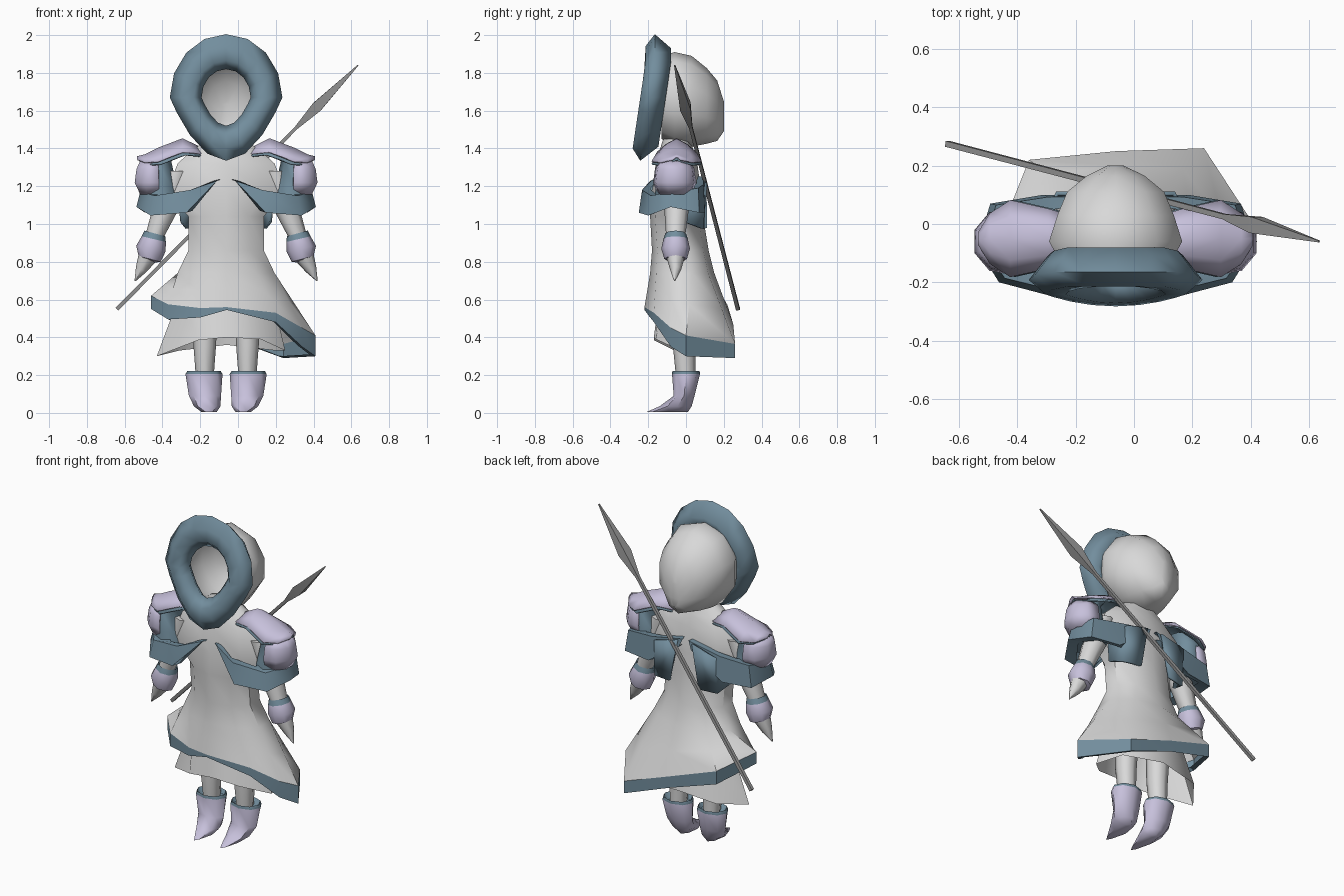
import bpy, bmesh, math
from mathutils import Vector

if "Cube" in bpy.data.objects:
    bpy.data.objects.remove(bpy.data.objects["Cube"], do_unlink=True)

C = -0.063  # the figure's own centre line


def material(name, rgb):
    m = bpy.data.materials.new(name)
    m.use_nodes = True
    m.diffuse_color = (*rgb, 1)
    m.node_tree.nodes["Principled BSDF"].inputs["Base Color"].default_value = (*rgb, 1)
    return m


CLOTH = material("pale cloth", (0.69, 0.69, 0.69))
BLUE = material("slate blue trim", (0.17, 0.27, 0.34))
LILAC = material("lilac armour", (0.57, 0.53, 0.71))
STEEL = material("grey steel", (0.31, 0.31, 0.31))


def loft(name, rings, mats, strips=None, closed=True, caps=False, angle=55, thick=0):
    """Skin rings of equal length; strips gives a material index per gap."""
    bm = bmesh.new()
    rows = [[bm.verts.new(p) for p in r] for r in rings]
    n = len(rings[0])
    for k in range(len(rows) - 1):
        for i in range(n if closed else n - 1):
            j = (i + 1) % n
            f = bm.faces.new((rows[k][i], rows[k][j], rows[k + 1][j], rows[k + 1][i]))
            f.material_index = strips[k] if strips else 0
    if caps:
        bm.faces.new(rows[0])
        bm.faces.new(rows[-1]).material_index = strips[-1] if strips else 0
    bmesh.ops.remove_doubles(bm, verts=bm.verts, dist=0.0005)
    bmesh.ops.recalc_face_normals(bm, faces=bm.faces)
    me = bpy.data.meshes.new(name)
    bm.to_mesh(me)
    bm.free()
    for m in mats:
        me.materials.append(m)
    ob = bpy.data.objects.new(name, me)
    bpy.context.collection.objects.link(ob)
    if thick:
        sol = ob.modifiers.new("thickness", 'SOLIDIFY')
        sol.thickness = thick
        sol.offset = 0
    bpy.ops.object.select_all(action='DESELECT')
    ob.select_set(True)
    bpy.context.view_layer.objects.active = ob
    bpy.ops.object.shade_smooth_by_angle(angle=math.radians(angle))
    return ob


def oval(x, y, z, rx, ry, n=10, tilt=0):
    """Level ring starting at the front; tilt raises its +x side."""
    pts = []
    for i in range(n):
        a = 2 * math.pi * i / n - math.pi / 2
        pts.append(Vector((x + rx * math.cos(a), y + ry * math.sin(a),
                           z + tilt * math.cos(a))))
    return pts


# Robe with a slanted hem: (x, y, z, band height)
hem = [(-.06, -.22, .56, .015), (.2, -.17, .53, .05), (.34, -.08, .45, .1),
       (.41, .0, .41, .11), (.24, .26, .365, .075), (-.06, .25, .47, .07),
       (-.36, .22, .57, .08), (-.46, -.03, .62, .07), (-.37, -.13, .575, .08),
       (-.2, -.19, .555, .05)]
body = [oval(C, y, z, rx, ry) for z, y, rx, ry in
        [(1.45, -.05, .1, .07), (1.39, -.05, .19, .09), (1.32, -.05, .27, .11),
         (1.17, -.05, .33, .13), (1.04, -.05, .21, .14), (.86, -.03, .21, .15),
         (.74, -.02, .27, .17)]]
top = [Vector(p[:3]) for p in hem]
low = [Vector((x, y, z - d)) for x, y, z, d in hem]
mid = [a.lerp(b, 0.5) for a, b in zip(body[-1], top)]
inner = [Vector((C + (p.x - C) * .93, p.y * .93, p.z + .01)) for p in low]
loft("robe", body + [mid, top], [CLOTH], angle=45)
loft("hem_band", [top, low, inner], [BLUE])

# Underskirt with a jagged edge
skirt = [(-.06, -.17, .4), (.12, -.16, .39), (.25, -.03, .33), (.2, .14, .33),
         (-.06, .18, .36), (-.31, .15, .33), (-.43, .0, .3), (-.21, -.17, .385)]
loft("underskirt", [oval(C, 0, .64, .24, .14, 8), skirt], [CLOTH])

# Hood shell, open at the front
hood = []
for y, z, rx, rz in [(-.13, 1.67, .2, .22), (-.06, 1.66, .24, .25), (.03, 1.65, .21, .24),
                     (.11, 1.625, .175, .2), (.165, 1.6, .105, .16), (.2, 1.57, .03, .08)]:
    hood.append([(p.x, y, z + p.y) for p in oval(C, 0, 0, rx, rz, 10)])
hood_ob = loft("hood", hood, [CLOTH])
bm = bmesh.new()
bm.from_mesh(hood_ob.data)
bmesh.ops.holes_fill(bm, edges=[e for e in bm.edges if e.is_boundary and e.verts[0].co.y > .15])
bm.to_mesh(hood_ob.data)
bm.free()

# Padded hood rim, pointed below the chin
section = [(1, 0), (.65, -.05), (.25, -.05), (0, .0), (.2, .05), (.6, .085)]
rim = []
for i in range(16):
    a = 2 * math.pi * i / 16
    s, c = math.sin(a), math.cos(a)
    ring = []
    for t, dy in section:
        rx = (.13 + .168 * t) * (1 - .13 * max(0, -c))
        lift = c if c > 0 else -abs(c) ** 1.5
        z = 1.67 + lift * (.15 + .185 * t)
        y = -.165 - .15 * max(0, 1.85 - z)
        ring.append((C + s * rx, y + dy, z))
    rim.append(ring)
loft("hood_rim", rim + [rim[0]], [BLUE], angle=89)

for side, s in (("right", -1), ("left", 1)):
    def px(u):
        return C + s * u

    # Leg and boot
    x = px(.113)
    loft(side + "_leg", [oval(x, 0, .62, .07, .07, 8), oval(x, -.01, .36, .06, .06, 8),
                         oval(x, 0, .16, .045, .05, 8)], [CLOTH])
    boot = [oval(px(.115), 0, .2, .07, .055, 8), oval(px(.117), 0, .222, .088, .072, 8),
            oval(px(.117), 0, .205, .098, .074, 8), oval(px(.112), -.01, .09, .085, .055, 8),
            oval(px(.1), -.045, .035, .07, .075, 8), oval(px(.09), -.09, .004, .04, .1, 8)]
    for p in boot[-2] + boot[-1]:
        if p.y < -.1:  # narrow the toe to a point
            p.x = px(.09) + (p.x - px(.09)) * .6
            p.y -= .02
    loft(side + "_boot", boot, [BLUE, LILAC], [0, 0, 1, 1, 1], caps=True)

    # Arm, gauntlet and pointed hand
    loft(side + "_arm", [oval(px(.25), -.05, 1.28, .07, .07, 8),
                         oval(px(.32), -.05, 1.08, .07, .065, 8),
                         oval(px(.38), -.055, .93, .05, .05, 8)], [CLOTH], caps=True)
    t = s * .015
    loft(side + "_gauntlet",
         [oval(px(.375), -.055, .93, .045, .045, 8, t), oval(px(.377), -.055, .95, .055, .055, 8, t),
          oval(px(.383), -.055, .92, .064, .065, 8, t), oval(px(.398), -.055, .87, .078, .076, 8, t),
          oval(px(.405), -.055, .815, .058, .06, 8, t), oval(px(.41), -.055, .81, .03, .03, 8, t)],
         [BLUE, LILAC], [0, 0, 1, 1, 1], caps=True)
    loft(side + "_hand", [oval(px(.41), -.055, .83, .052, .05, 8, t),
                          oval(px(.45), -.055, .76, .027, .03, 8, t),
                          oval(px(.482), -.06, .697, .003, .003, 8)], [CLOTH], caps=True)

    # Sleeve under the armour
    loft(side + "_sleeve", [oval(px(.3), -.055, 1.38, .05, .07, 8),
                            oval(px(.365), -.055, 1.33, .075, .09, 8),
                            oval(px(.355), -.06, 1.2, .095, .1, 8),
                            oval(px(.34), -.06, 1.1, .1, .11, 8)], [BLUE], caps=True)

    # Rounded upper arm plate facing outwards
    cup = []
    for z, u, r in [(1.33, .375, .08), (1.29, .375, .1), (1.22, .375, .11), (1.16, .37, .085)]:
        cup.append([(px(u + r * math.cos(a)), -.06 + r * math.sin(a), z)
                    for a in [math.radians(d) for d in range(-100, 101, 40)]])
    loft(side + "_arm_plate", cup, [LILAC], closed=False, thick=.012)

    # Pointed arched shoulder plate with a trim lining
    for part, mat, drop in (("shoulder_plate", LILAC, 0), ("shoulder_lining", BLUE, .014)):
        arch = []
        for u, peak, w, h in [(.13, 1.4, .07, .03), (.23, 1.45, .1, .07),
                              (.36, 1.4, .13, .07), (.43, 1.365, .085, .04),
                              (.47, 1.355, .02, .015)]:
            arch.append([(px(u - drop), -.05 + w * k, peak - h * abs(k) ** 1.4 - drop)
                         for k in (-1, -.55, 0, .55, 1)])
        loft(side + "_" + part, arch, [mat], closed=False, thick=.008)

    # Short cape wrapping the shoulder: (out, y, top, bottom)
    wrap = [(.05, -.19, 1.235, 1.228), (.21, -.25, 1.18, 1.06), (.4, -.2, 1.15, 1.045),
            (.475, -.08, 1.17, 1.09), (.43, .07, 1.19, 1.06), (.25, .1, 1.21, 1.06),
            (.04, .1, 1.25, 1.2)]
    upper = [(px(u - .02), y * .93, a) for u, y, a, b in wrap]
    lower = [(px(u), y, b) for u, y, a, b in wrap]
    tuck = [(px(u * .85), -.05 + (y + .05) * .8, b + .01) for u, y, a, b in wrap]
    lid = [(px(u * .72), -.05 + (y + .05) * .7, a + .005) for u, y, a, b in wrap]
    loft(side + "_cape", [lid, upper, lower, tuck], [BLUE], closed=False)

    # Hanging flap on the back
    loft(side + "_back_flap",
         [[(px(.05), .1, 1.24), (px(.2), .105, 1.2), (px(.25), .0, 1.16)],
          [(px(.1), .105, .98), (px(.21), .085, .975), (px(.235), -.01, 1.01)]],
         [BLUE], closed=False, thick=.015)

# Spear slung across the back
foot, tip = Vector((-.64, .275, .55)), Vector((.635, -.06, 1.84))
axis = (tip - foot).normalized()
e1 = axis.cross(Vector((0, 1, 0))).normalized()
e2 = axis.cross(e1)


def square(t, r):
    p = foot.lerp(tip, t)
    return [p + (e1 * a + e2 * b) * r for a, b in ((1, 1), (-1, 1), (-1, -1), (1, -1))]


loft("spear_shaft", [square(0, .01), square(.77, .009)], [STEEL], caps=True, angle=30)
loft("spear_head", [square(.745, .009), square(.83, .028), square(1, .003)],
     [STEEL], caps=True, angle=30)
